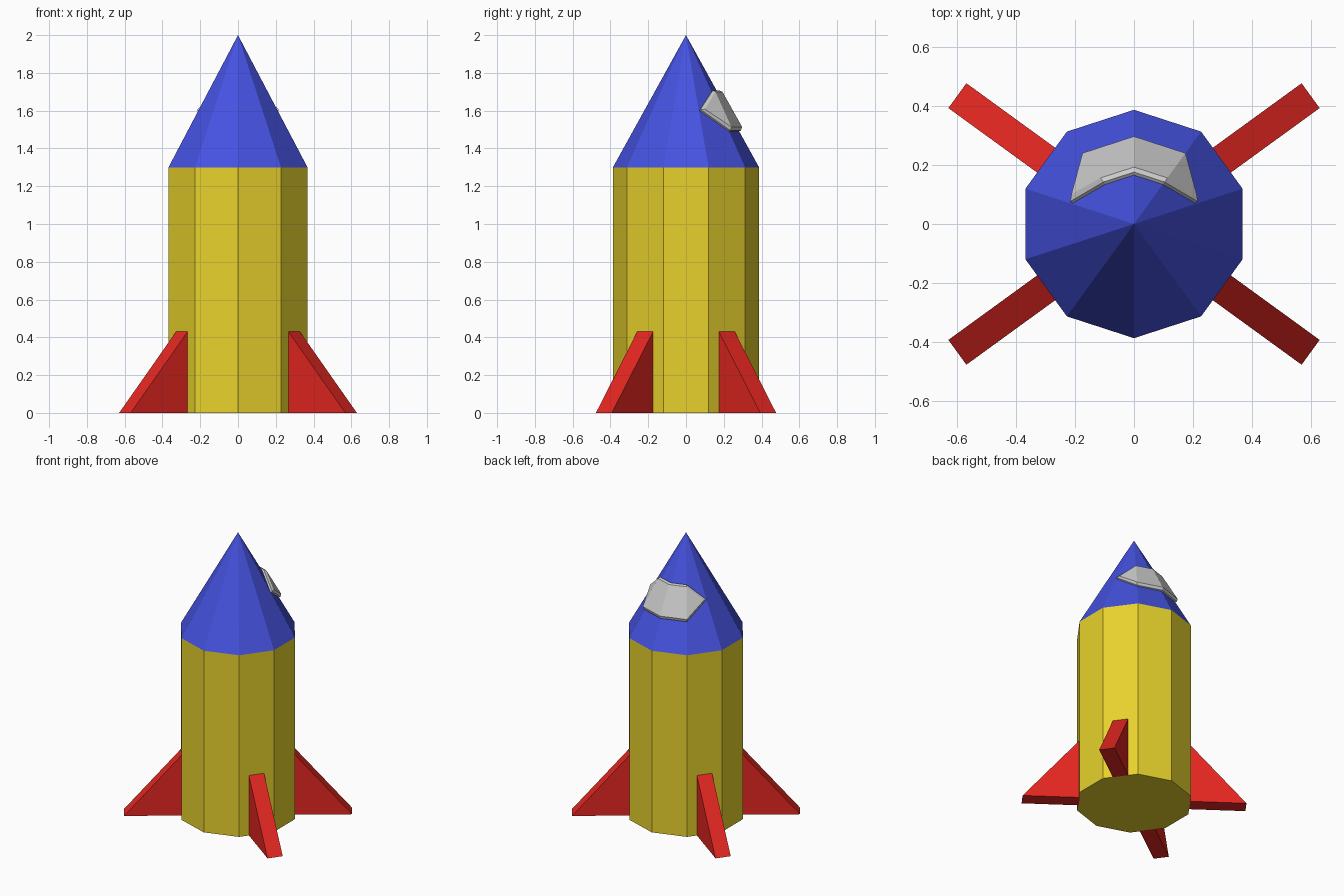
import bpy, bmesh
from math import cos, sin, pi, radians

if "Cube" in bpy.data.objects:
    bpy.data.objects.remove(bpy.data.objects["Cube"])

R, H, TOP = 0.387, 1.3, 2.0


def material(name, rgb):
    m = bpy.data.materials.new(name)
    m.diffuse_color = (*rgb, 1)
    m.use_nodes = True
    m.node_tree.nodes["Principled BSDF"].inputs["Base Color"].default_value = m.diffuse_color
    return m


def make(name, verts, faces, mat=None):
    me = bpy.data.meshes.new(name)
    me.from_pydata(verts, [], faces)
    bm = bmesh.new()
    bm.from_mesh(me)
    bmesh.ops.recalc_face_normals(bm, faces=bm.faces)
    bm.to_mesh(me)
    bm.free()
    if mat:
        me.materials.append(mat)
    ob = bpy.data.objects.new(name, me)
    bpy.context.collection.objects.link(ob)
    return ob


yellow = material("yellow", (0.8, 0.64, 0.025))
blue = material("blue", (0.06, 0.085, 0.75))
red = material("red", (0.78, 0.02, 0.015))


def ring(z):
    return [(R * cos(pi / 2 + k * pi / 5), R * sin(pi / 2 + k * pi / 5), z) for k in range(10)]


# ten-sided body
sides = [(k, (k + 1) % 10, (k + 1) % 10 + 10, k + 10) for k in range(10)]
make("body", ring(0) + ring(H), sides + [tuple(range(10)), tuple(range(10, 20))], yellow)

# nose cone
make("nose_cone", ring(H) + [(0, 0, TOP)],
     [(k, (k + 1) % 10, 10) for k in range(10)] + [tuple(range(10))], blue)

# four triangular fins, each on the middle of a body side
for name, deg in (("back_right", 36), ("back_left", 144), ("front_left", 216), ("front_right", 324)):
    a = radians(deg)
    profile = [(0.362, 0), (0.74, 0), (0.366, 0.432), (0.362, 0.432)]
    verts = [(r * cos(a) - t * sin(a), r * sin(a) + t * cos(a), z)
             for t in (-0.052, 0.052) for r, z in profile]
    faces = [(0, 1, 2, 3), (4, 5, 6, 7)] + [(k, (k + 1) % 4, (k + 1) % 4 + 4, k + 4) for k in range(4)]
    make("fin_" + name, verts, faces, red)


# window wrapped over the back of the cone, with a stepped rim
def window_ring(top, side, bottom):
    pts = [(a, *top) for a in (54, 90, 126)]
    pts += [(180 - side[0], *side[1:])]
    pts += [(a, *bottom) for a in (126, 90, 54)]
    pts += [side]
    return [(r * cos(radians(a)), r * sin(radians(a)), z) for a, r, z in pts]


verts = (window_ring((0.163, 1.698), (18.5, 0.219, 1.6), (0.279, 1.49))
         + window_ring((0.176, 1.707), (19.5, 0.229, 1.606), (0.291, 1.495))
         + window_ring((0.193, 1.70), (25.5, 0.235, 1.608), (0.297, 1.514)))
faces = [(b + k, b + (k + 1) % 8, b + 8 + (k + 1) % 8, b + 8 + k) for b in (0, 8) for k in range(8)]
for b in (0, 16):
    faces += [(b, b + 1, b + 5, b + 6), (b + 1, b + 2, b + 4, b + 5),
              (b, b + 6, b + 7), (b + 2, b + 3, b + 4)]
make("window", verts, faces)
